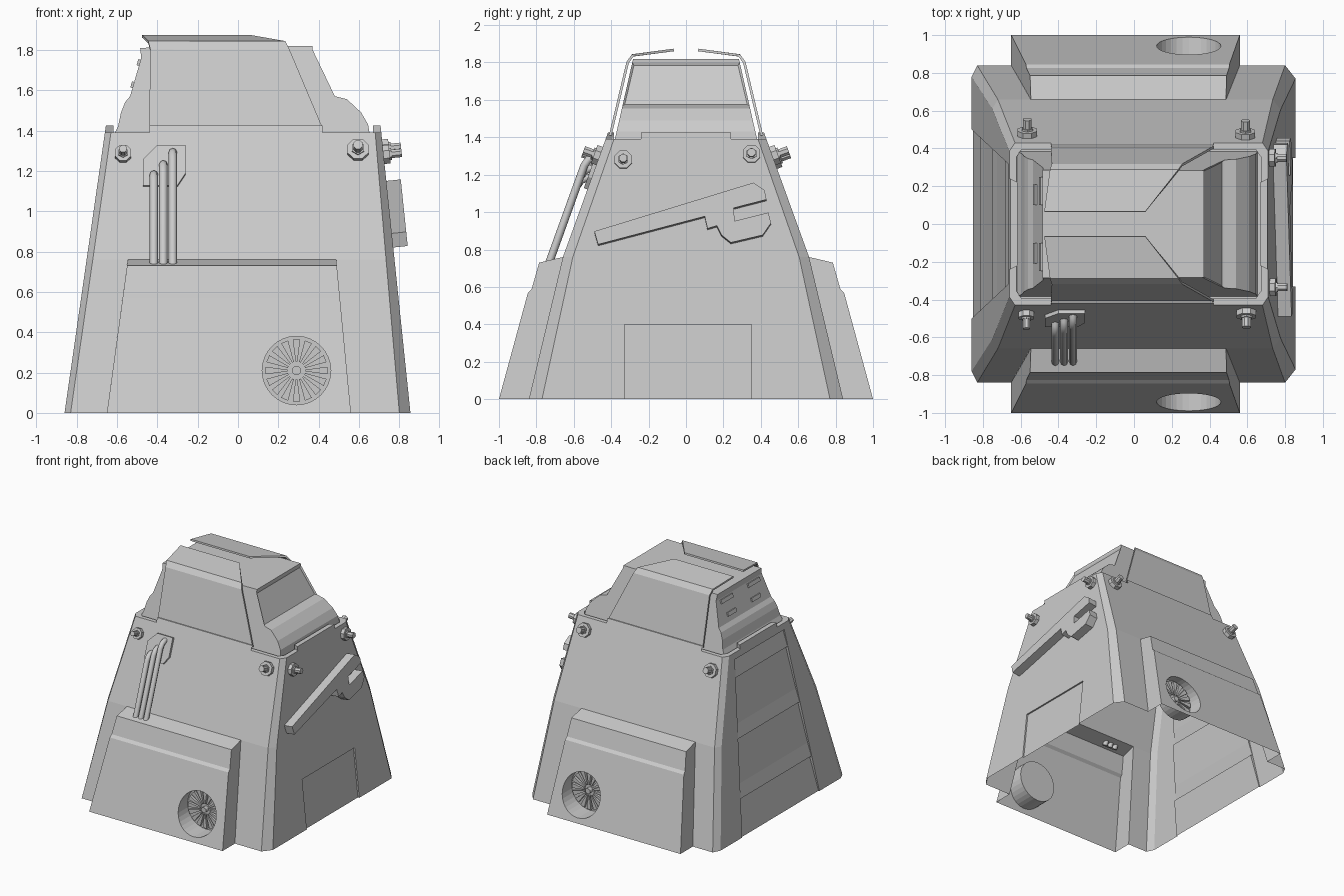
import bpy, bmesh
from math import cos, sin, pi
from mathutils import Vector as V

if "Cube" in bpy.data.objects:
    bpy.data.objects.remove(bpy.data.objects["Cube"])


def build(name, polys, mirror=False, thick=0):
    """Object from a list of polygons, welded, optionally mirrored front to back."""
    bm = bmesh.new()
    for p in polys:
        bm.faces.new([bm.verts.new(c) for c in p])
    bmesh.ops.remove_doubles(bm, verts=bm.verts, dist=0.0005)
    bmesh.ops.recalc_face_normals(bm, faces=bm.faces)
    me = bpy.data.meshes.new(name)
    bm.to_mesh(me)
    bm.free()
    ob = bpy.data.objects.new(name, me)
    bpy.context.collection.objects.link(ob)
    if thick:
        m = ob.modifiers.new("thickness", 'SOLIDIFY')
        m.thickness, m.offset = thick, 0
    if mirror:
        m = ob.modifiers.new("mirror", 'MIRROR')
        m.use_axis = (False, True, False)
    return ob


def strip(a, b, closed=False):
    n = len(a)
    return [[a[i], a[(i + 1) % n], b[(i + 1) % n], b[i]] for i in range(n if closed else n - 1)]


def prism(pts, offset):
    top = [p + offset for p in pts]
    return [pts, top] + strip(pts, top, True)


# Planes of the four sloped walls: u runs along the wall, z is height, d is depth inwards.
# Front and back walls kink at height K, where the equipment boxes end.
H, TAB, K = 1.39, 1.425, 0.76
def half_y(z): return 0.84 - 0.239 * z if z < K else 0.658 - 0.362 * (z - K)
def front(u, z, d=0): return V((u, -half_y(z) + d, z))
def back(u, z, d=0): return V((u, half_y(z) - d, z))
def right(u, z, d=0): return V((0.855 - 0.104 * z - d, u, z))
def left(u, z, d=0): return V((-0.86 + 0.144 * z + d, u, z))


def wall(f, b, k, t, notch, tab, split):
    """Wall polygons with a notch open at the base and a raised tab on the rim."""
    (n0, n1), (m0, m1), nz = notch
    rim = [f(*p) for p in ((t[0], H), (tab[0], H), (tab[0], TAB), (tab[1], TAB), (tab[1], H), (t[1], H))]
    k0, k1, b0, b1 = f(k[0], K), f(k[1], K), f(b[0], 0), f(b[1], 0)
    N0, N1, M0, M1 = f(n0, 0), f(n1, 0), f(m0, nz), f(m1, nz)
    if split:
        polys = [rim + [k1, M1, M0, k0], [k1, b1, N1, M1], [k0, M0, N0, b0]]
    else:
        polys = [rim + [k1, b1, N1, M1, M0, N0, b0, k0]]
    return polys, rim, ((rim[0], k0, b0), (rim[5], k1, b1))


# Body shell, open below
long_notch = ((-0.65, 0.56), (-0.546, 0.487), K)
long_args = ((-0.83, 0.80), (-0.72, 0.734), (-0.63, 0.68), long_notch, (-0.44, 0.42), True)
wf, rf, ef = wall(front, *long_args)
wb, rb, eb = wall(back, *long_args)
wr, rr, er = wall(right, (-0.77, 0.77), (-0.605, 0.605), (-0.385, 0.385),
                  ((-0.33, 0.35), (-0.33, 0.35), 0.40), (-0.24, 0.24), False)
wl, rl, el = wall(left, (-0.78, 0.78), (-0.61, 0.61), (-0.385, 0.385),
                  ((-0.50, 0.50), (-0.32, 0.32), 1.34), (-0.24, 0.24), False)
polys = wf + wb + wr + wl
for a, b in ((ef[1], er[0]), (er[1], eb[1]), (eb[0], el[1]), (el[0], ef[0])):
    polys += strip(a, b)
rim = rf + rr + rb[::-1] + rl[::-1]
inner = [V(((p.x - 0.02) * 0.945 + 0.02, p.y * 0.92, p.z)) for p in rim]
floor = [V((p.x, p.y, 1.37)) for p in inner]
polys += strip(rim, inner, True) + strip(inner, floor, True)
polys.append([p for i, p in enumerate(floor) if i % 6 in (0, 5)])
build("body_shell", polys)


# Recessed panels: zigzag louvres on the left, flat door on the right
def recess(name, f, cx, half, prof):
    cut = [[f(cx + s * half(z), z, d) for z, d in prof] for s in (-1, 1)]
    edge = [[f(cx + s * half(z), z) for z, d in prof] for s in (-1, 1)]
    polys = strip(*cut) + strip(cut[0], edge[0]) + strip(cut[1], edge[1])
    polys = [list({tuple(p): p for p in q}.values()) for q in polys]
    build(name, [q for q in polys if len(q) > 2])


recess("side_louvres", left, 0, lambda z: 0.50 - 0.18 * z / 1.34,
       [(1.34, 0), (1.335, 0.012), (1.20, 0.003), (1.19, 0.022), (0.85, 0.012), (0.74, 0.003),
        (0.73, 0.022), (0.40, 0.012), (0.29, 0.003), (0.28, 0.022), (0, 0.008)])
recess("side_door", right, 0.01, lambda z: 0.34, [(0.40, 0), (0.399, 0.012), (0, 0.012)])


# Front and back equipment boxes with a fan opening
FX, FZ, FR, FY = 0.29, 0.21, 0.17, -0.825
def bl(z): return -0.65 + 0.137 * z
def br(z): return 0.56 - 0.096 * z
def slope(x, z): return V((x, -1 + 0.155 * z / 0.57, z))


prof = [(-1, 0), (-0.845, 0.57), (-0.825, 0.59), (-0.785, 0.73), (-0.658, K)]
L = [V((bl(z), y, z)) for y, z in prof]
R = [V((br(z), y, z)) for y, z in prof]
polys = strip(L[1:], R[1:])
for f, side in ((bl, L), (br, R)):
    polys.append(side + [V((f(0), -0.84, 0))])
N = 32
ring = [slope(FX + FR * sin(2 * pi * i / N), FZ + FR * cos(2 * pi * i / N)) for i in range(N + 1)]
top, bot = slope(FX, 0.57), slope(FX, 0)
polys.append([top, R[1], R[0], bot] + ring[N // 2::-1])
polys.append([bot, L[0], L[1], top] + ring[:N // 2 - 1:-1])
deep = [V((p.x, FY, p.z)) for p in ring]
polys += strip(ring, deep) + [deep[:-1]]
build("equipment_box", polys, mirror=True)


# Fan blades and hub
def fp(r, a, y): return V((FX + r * sin(a), y, FZ + r * cos(a)))


blades = []
for i in range(16):
    a = 2 * pi * i / 16
    blades += prism([fp(0.045, a - 0.1, FY), fp(0.155, a - 0.12, FY),
                     fp(0.155, a + 0.12, FY), fp(0.045, a + 0.1, FY)], V((0, -0.02, 0)))
blades += prism([fp(0.022, 2 * pi * i / 12, FY) for i in range(12)], V((0, -0.035, 0)))
build("fan_blades", blades, mirror=True)

# Inner cabin, its width narrowing with height
cab = [(-0.62, 1.37), (-0.595, 1.42), (-0.58, 1.49), (-0.56, 1.54), (-0.535, 1.57), (-0.48, 1.76),
       (-0.485, 1.81), (0.37, 1.82), (0.37, 1.80), (0.48, 1.57), (0.54, 1.555), (0.61, 1.49),
       (0.645, 1.43), (0.655, 1.37)]
def cab_y(z): return 0.285 + 0.095 * (1.81 - z) / 0.42


A = [V((x, -cab_y(z), z)) for x, z in cab]
B = [V((x, cab_y(z), z)) for x, z in cab]
cabin = build("cabin", [A, B] + strip(A, B, True))
bm = bmesh.new()
bm.from_mesh(cabin.data)
win = [f for f in bm.faces if abs(f.calc_center_median().x - 0.425) < 0.01 and abs(f.normal.y) < 0.1]
bmesh.ops.inset_individual(bm, faces=win, thickness=0.015, depth=-0.01)
bm.to_mesh(cabin.data)
bm.free()

# Small vent bars on the left cabin face
bars = []
for x, z, y0, y1 in ((-0.491, 1.72, 0.10, 0.25), (-0.522, 1.61, 0.10, 0.21)):
    bars += prism([V((x, y0, z)), V((x, y1, z)), V((x + 0.009, y1, z + 0.03)),
                   V((x + 0.009, y0, z + 0.03))], V((-0.012, 0, 0.004)))
build("vent_bars", bars, mirror=True)

# Bent armour plates over both cabin sides
hood = [(-0.44, 0.42, 0.405, 1.41), (-0.435, 0.255, 0.312, 1.80), (-0.445, 0.235, 0.285, 1.838),
        (-0.475, 0.06, 0.065, 1.867)]
build("armour_plate", strip([V((a, y, z)) for a, b, y, z in hood],
                            [V((b, y, z)) for a, b, y, z in hood]), mirror=True, thick=0.014)


# Bolts: octagonal washer, hexagonal nut and stud
def bolt(name, pos, normal, r):
    q = normal.to_track_quat('Z', 'Y').to_matrix()
    polys = []
    for n, rad, h0, h1 in ((8, r, -0.01, 0.03), (6, r * 0.6, 0.03, 0.04), (8, r * 0.45, 0.04, 0.09)):
        ang = [2 * pi * (i + .5) / n for i in range(n)]
        polys += prism([pos + q @ V((rad * cos(a), rad * sin(a), h0)) for a in ang], q @ V((0, 0, h1 - h0)))
    build(name, polys)


NF, NB, NR = V((0, -1, 0.362)), V((0, 1, 0.362)), V((1, 0, 0.104))
bolt("front_bolt_a", front(-0.57, 1.28), NF, 0.044)
bolt("front_bolt_b", front(0.595, 1.30), NF, 0.056)
bolt("back_bolt_a", back(-0.565, 1.28), NB, 0.056)
bolt("back_bolt_b", back(0.59, 1.30), NB, 0.056)
bolt("side_bolt_a", right(-0.335, 1.28), NR, 0.05)
bolt("side_bolt_b", right(0.35, 1.31), NR, 0.05)

# Hose bracket and three bent hoses
bracket = [(-0.47, 1.12), (-0.47, 1.25), (-0.40, 1.32), (-0.26, 1.32), (-0.26, 1.18), (-0.30, 1.12)]
build("hose_bracket", prism([front(x, z, 0.005) for x, z in bracket], NF.normalized() * 0.025))
for i, (x, z) in enumerate(((-0.417, 1.17), (-0.37, 1.22), (-0.323, 1.28))):
    cu = bpy.data.curves.new("hose", 'CURVE')
    cu.dimensions, cu.bevel_depth, cu.bevel_resolution, cu.use_fill_caps = '3D', 0.021, 2, True
    sp = cu.splines.new('POLY')
    path = [V((x, -0.735, 0.72)), front(x, z - 0.03, -0.063), front(x, z, -0.052),
            front(x, z + 0.012, -0.03), front(x, z + 0.012, 0.01)]
    sp.points.add(len(path) - 1)
    for p, c in zip(sp.points, path):
        p.co = (*c, 1)
    sp.use_smooth = True
    ob = bpy.data.objects.new(f"hose_{i + 1}", cu)
    bpy.context.collection.objects.link(ob)

# Hooked tool mounted on the right wall
tool = [(-0.49, .89), (-0.47, .82), (0.10, .97), (0.115, .905), (0.165, .92), (0.19, .87), (0.24, .83),
        (0.41, .87), (0.455, .935), (0.44, .99), (0.26, .945), (0.255, 1.015), (0.43, 1.06),
        (0.42, 1.11), (0.36, 1.15)]
build("wall_tool", prism([right(u, z) for u, z in tool], NR.normalized() * 0.072))
